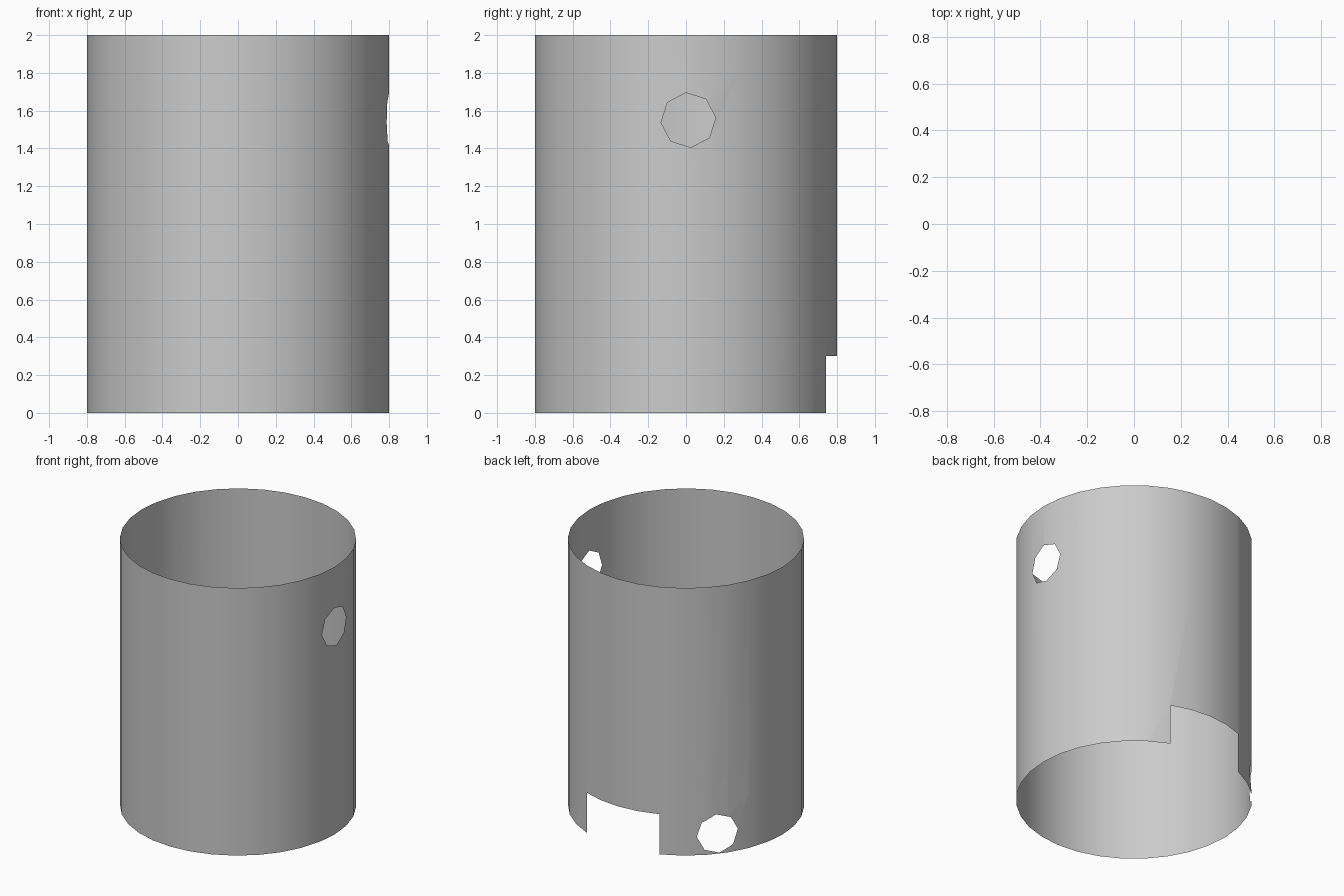
import bpy, bmesh, math
from mathutils import Vector

if "Cube" in bpy.data.objects:
    bpy.data.objects.remove(bpy.data.objects["Cube"])

R, H, SEGS = 0.8, 2.0, 32
UP = Vector((0, 0, 1))

# open single-skin tube
bm = bmesh.new()
bmesh.ops.create_cone(bm, cap_ends=False, segments=SEGS, radius1=R, radius2=R, depth=H)
bmesh.ops.translate(bm, verts=bm.verts, vec=(0, 0, H / 2))


def cut(azimuth, outline):
    """Remove the wall inside a convex counter-clockwise outline (side, z), seen from outside."""
    out = Vector((math.cos(azimuth), math.sin(azimuth), 0))
    side = UP.cross(out)
    pts = [side * a + UP * z for a, z in outline]
    region = [f for f in bm.faces if f.calc_center_median().dot(out) > 0.2]
    for p, q in zip(pts, pts[1:] + pts[:1]):
        normal = (q - p).cross(out).normalized()
        geom = set(region)
        for f in region:
            geom.update(f.edges)
            geom.update(f.verts)
        res = bmesh.ops.bisect_plane(bm, geom=list(geom), dist=1e-5, plane_co=p, plane_no=normal)
        faces = set(g for g in res["geom"] if isinstance(g, bmesh.types.BMFace))
        region = [f for f in faces if (f.calc_center_median() - p).dot(normal) < 0]
    bmesh.ops.delete(bm, geom=region, context='FACES')


def octagon(side, z, r=0.145, start=95):
    return [(side + r * math.cos(math.radians(start + 45 * i)),
             z + r * math.sin(math.radians(start + 45 * i))) for i in range(8)]


# upper port, lower port, doorway notch at the back
cut(0, octagon(0.0125, 1.55))
cut(math.radians(139.8), octagon(0.0125, 0.15))
cut(math.pi / 2, [(-0.3, -0.1), (0.3, -0.1), (0.3, 0.3), (-0.3, 0.3)])

bmesh.ops.recalc_face_normals(bm, faces=bm.faces)
if sum(f.normal.dot(f.calc_center_median() * Vector((1, 1, 0)).x - UP * f.calc_center_median().z)
       for f in bm.faces) < 0:
    bmesh.ops.reverse_faces(bm, faces=bm.faces)

mesh = bpy.data.meshes.new("tube_shell")
bm.to_mesh(mesh)
bm.free()
tube = bpy.data.objects.new("tube_shell", mesh)
bpy.context.collection.objects.link(tube)

# smooth shading
bpy.context.view_layer.objects.active = tube
tube.select_set(True)
bpy.ops.object.shade_smooth_by_angle(angle=math.radians(30))
